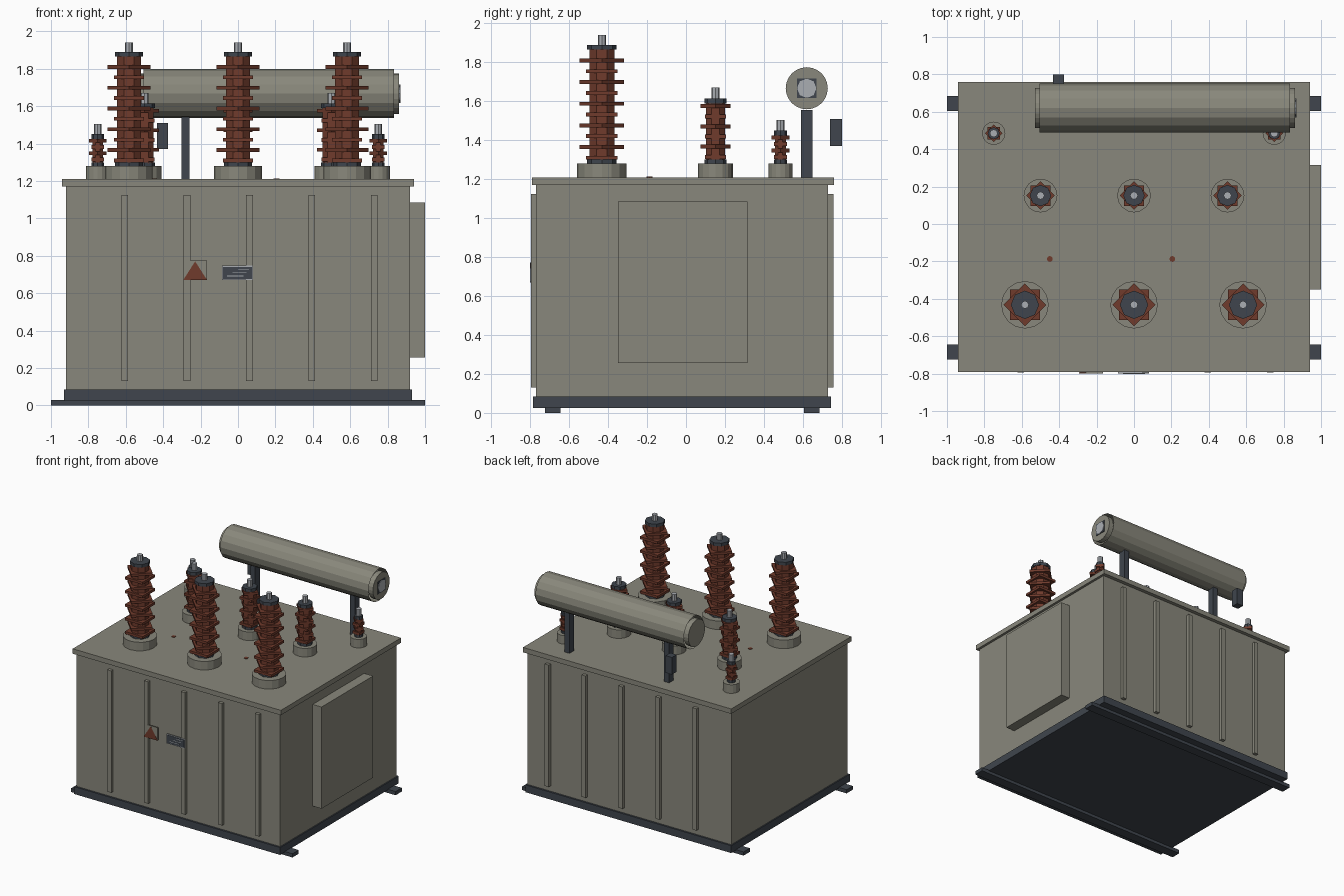
import bpy, bmesh
from math import pi, radians
from mathutils import Matrix

cube = bpy.data.objects.get("Cube")
if cube:
    bpy.data.objects.remove(cube, do_unlink=True)


def material(name, rgb):
    m = bpy.data.materials.new(name)
    m.use_nodes = True
    m.diffuse_color = (*rgb, 1)
    m.node_tree.nodes["Principled BSDF"].inputs["Base Color"].default_value = (*rgb, 1)
    return m


PAINT = material("grey green paint", (0.25, 0.245, 0.2))
DARK = material("dark steel", (0.05, 0.06, 0.075))
BROWN = material("brown porcelain", (0.16, 0.043, 0.025))
METAL = material("pale metal", (0.4, 0.42, 0.45))


def finish(name, bm, mat):
    mesh = bpy.data.meshes.new(name)
    bm.to_mesh(mesh)
    bm.free()
    mesh.materials.append(mat)
    ob = bpy.data.objects.new(name, mesh)
    bpy.context.collection.objects.link(ob)
    return ob


def box(name, mat, x, y, z):
    """Box from (low, high) pairs on each axis."""
    bm = bmesh.new()
    bmesh.ops.create_cube(bm, size=1)
    for v in bm.verts:
        v.co = [lo + (c + 0.5) * (hi - lo) for c, (lo, hi) in zip(v.co, (x, y, z))]
    return finish(name, bm, mat)


def add_prism(bm, x, y, z0, z1, r, sides, turn=0.0):
    bmesh.ops.create_cone(
        bm, cap_ends=True, segments=sides, radius1=r, radius2=r, depth=z1 - z0,
        matrix=Matrix.Translation((x, y, (z0 + z1) / 2)) @ Matrix.Rotation(turn, 4, "Z"))


def prism(name, mat, x, y, z0, z1, r, sides, turn=0.0):
    bm = bmesh.new()
    add_prism(bm, x, y, z0, z1, r, sides, turn)
    return finish(name, bm, mat)


def x_cylinder(name, mat, x0, x1, y, z, r, sides, caps=True):
    bm = bmesh.new()
    bmesh.ops.create_cone(
        bm, cap_ends=caps, segments=sides, radius1=r, radius2=r, depth=x1 - x0,
        matrix=Matrix.Translation(((x0 + x1) / 2, y, z)) @ Matrix.Rotation(pi / 2, 4, "Y"))
    return finish(name, bm, mat)


# Skid rails, base and tank
for side, y in (("front", -0.685), ("back", 0.645)):
    box(side + "_rail", DARK, (-1, 1), (y - 0.04, y + 0.04), (0, 0.03))
box("base", DARK, (-0.93, 0.93), (-0.785, 0.745), (0.025, 0.085))
box("tank", PAINT, (-0.92, 0.92), (-0.77, 0.73), (0.085, 1.175))
box("lid", PAINT, (-0.94, 0.94), (-0.79, 0.76), (1.17, 1.21))

# Stiffening ribs on front and back
for i in range(5):
    x = -0.606 + i * 0.3335
    for side, y in (("front", (-0.795, -0.765)), ("back", (0.725, 0.757))):
        box(f"{side}_rib_{i + 1}", PAINT, (x - 0.018, x + 0.018), y, (0.13, 1.125))

# Control cabinet
box("cabinet", PAINT, (0.91, 1.0), (-0.35, 0.315), (0.255, 1.085))


def bushing(name, x, y, turret_r, shed_r, core_r, cap_z, top_z, sheds, first, last):
    """Turret, collar, porcelain core with alternating square sheds, cap and terminal."""
    prism(name + "_turret", PAINT, x, y, 1.2, 1.28, turret_r, 16)
    prism(name + "_collar", DARK, x, y, 1.27, 1.3, core_r * 1.08, 8)
    bm = bmesh.new()
    add_prism(bm, x, y, 1.29, cap_z - 0.015, core_r, 8, pi / 8)
    for i in range(sheds):
        z = last - i * (last - first) / (sheds - 1)
        add_prism(bm, x, y, z - 0.01, z + 0.01, shed_r, 4, (i % 2) * pi / 4)
    finish(name + "_porcelain", bm, BROWN)
    prism(name + "_cap", DARK, x, y, cap_z - 0.025, cap_z, core_r * 1.08, 8)
    prism(name + "_terminal", METAL, x, y, cap_z - 0.01, top_z, 0.021, 8)


# Three rows of bushings
for label, x in (("right", -1), ("middle", 0), ("left", 1)):
    bushing(f"tall_bushing_{label}", x * 0.583, -0.432, 0.127, 0.114, 0.07,
            1.89, 1.94, 10, 1.31, 1.81)
    bushing(f"medium_bushing_{label}", x * 0.5, 0.152, 0.09, 0.077, 0.053,
            1.615, 1.67, 6, 1.315, 1.575)
    if x:
        bushing(f"small_bushing_{label}", x * 0.75, 0.485, 0.062, 0.046, 0.03,
                1.45, 1.505, 4, 1.315, 1.415)

# Oil conservator on two posts
x_cylinder("conservator", PAINT, -0.505, 0.835, 0.62, 1.667, 0.131, 16, caps=False)
x_cylinder("conservator_right_end", PAINT, -0.53, -0.49, 0.62, 1.667, 0.108, 24)
x_cylinder("conservator_left_end", PAINT, 0.82, 0.86, 0.62, 1.667, 0.108, 24)
for label, x in (("right", -0.28), ("left", 0.62)):
    box(f"conservator_post_{label}", DARK, (x - 0.022, x + 0.022), (0.59, 0.65), (1.21, 1.555))
box("level_gauge", DARK, (0.855, 0.864), (0.57, 0.67), (1.617, 1.717))
x_cylinder("level_gauge_dial", METAL, 0.862, 0.868, 0.62, 1.667, 0.05, 8)
box("breather", DARK, (-0.433, -0.375), (0.74, 0.8), (1.37, 1.51))

# Warning sign: plate with a raised triangle
box("warning_plate", PAINT, (-0.26, -0.167), (-0.798, -0.79), (0.67, 0.775))
bm = bmesh.new()
tri = [bm.verts.new(p) for p in ((-0.293, -0.8, 0.67), (-0.165, -0.8, 0.67), (-0.229, -0.8, 0.77))]
face = bm.faces.new(tri)
solid = bmesh.ops.extrude_face_region(bm, geom=[face])
bmesh.ops.translate(bm, vec=(0, 0.006, 0),
                    verts=[v for v in solid["geom"] if isinstance(v, bmesh.types.BMVert)])
bmesh.ops.recalc_face_normals(bm, faces=bm.faces)
finish("warning_triangle", bm, BROWN)

# Rating plate with a pale border
box("rating_plate", METAL, (-0.085, 0.08), (-0.798, -0.79), (0.67, 0.747))
box("rating_plate_panel", DARK, (-0.079, 0.074), (-0.8, -0.796), (0.676, 0.741))
for i in range(3):
    z = 0.69 + i * 0.018
    box(f"rating_line_{i + 1}", METAL, (-0.06 + i * 0.03, 0.03 + i * 0.015), (-0.801, -0.799), (z, z + 0.004))

# Small lid marks
for label, x in (("right", -0.45), ("left", 0.205)):
    prism(f"lid_mark_{label}", BROWN, x, -0.187, 1.208, 1.214, 0.016, 8)
